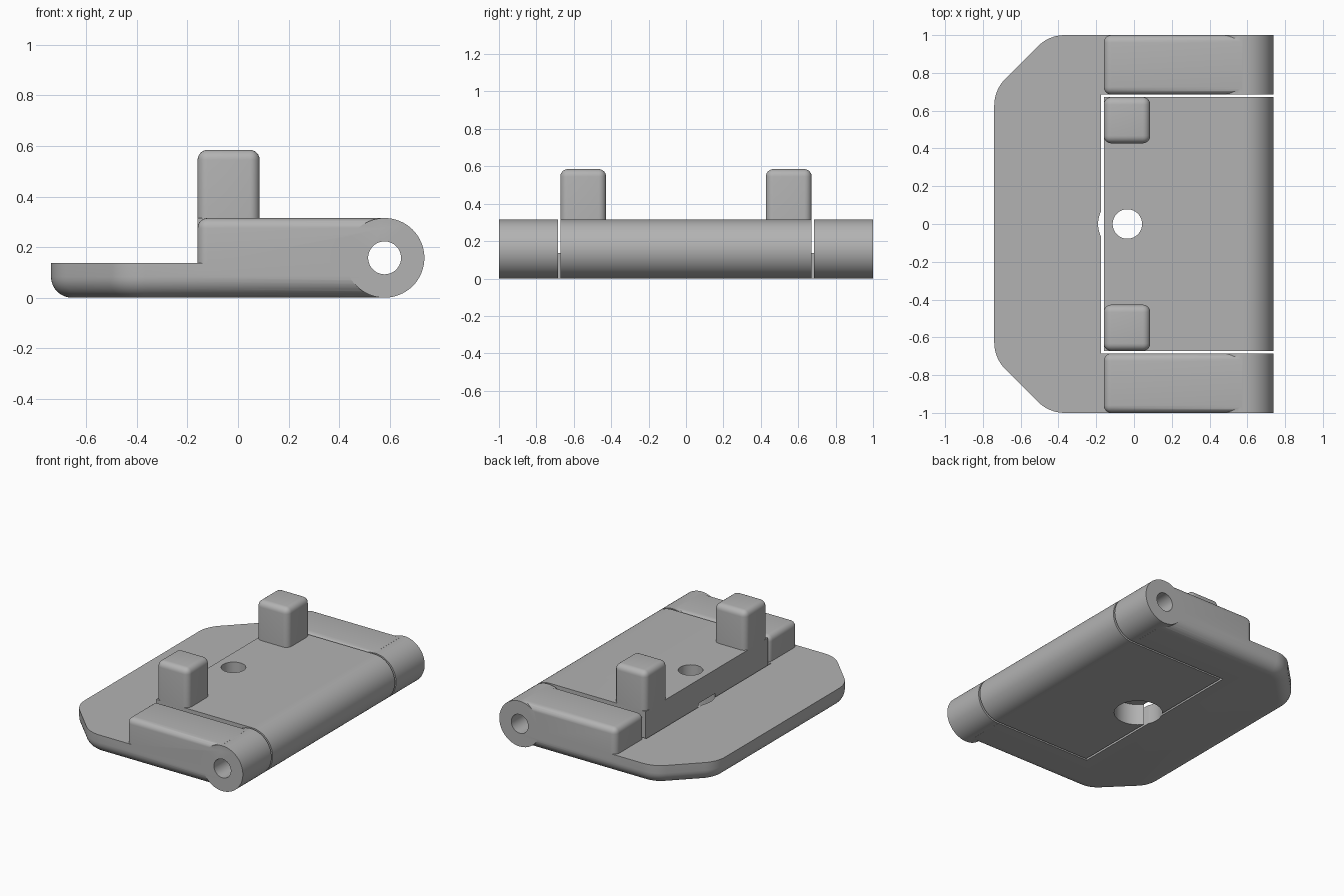
import bpy, bmesh, math
from mathutils import Matrix

if "Cube" in bpy.data.objects:
    bpy.data.objects.remove(bpy.data.objects["Cube"], do_unlink=True)

# Shared dimensions
AXIS_X, RADIUS, PIN = 0.58, 0.1575, 0.065
TOP, PLATE_TOP = 2 * RADIUS, 0.137
SLOT_X, SLOT_Y = -0.175, 0.685
LEAF_X, LEAF_Y = -0.16, 0.672
HOLE_X = -0.035

grey = bpy.data.materials.new("grey")
grey.use_nodes = True
grey.diffuse_color = (0.45, 0.45, 0.45, 1)
grey.node_tree.nodes["Principled BSDF"].inputs["Base Color"].default_value = (0.45, 0.45, 0.45, 1)


def to_object(name, bm):
    bmesh.ops.recalc_face_normals(bm, faces=bm.faces)
    mesh = bpy.data.meshes.new(name)
    bm.to_mesh(mesh)
    bm.free()
    mesh.materials.append(grey)
    obj = bpy.data.objects.new(name, mesh)
    bpy.context.collection.objects.link(obj)
    return obj


def loft(name, rings):
    """Skin a stack of equal-length rings and cap both ends."""
    bm = bmesh.new()
    loops = [[bm.verts.new(p) for p in ring] for ring in rings]
    for a, b in zip(loops, loops[1:]):
        for i in range(len(a)):
            j = (i + 1) % len(a)
            bm.faces.new((a[i], a[j], b[j], b[i]))
    bm.faces.new(loops[0])
    bm.faces.new(loops[-1])
    return to_object(name, bm)


def box(name, x, y, z, fillet=0, keep_right=False):
    """Box from ranges; fillets the top and upright edges."""
    bm = bmesh.new()
    bmesh.ops.create_cube(bm, size=1)
    for v in bm.verts:
        v.co = [r[0] if c < 0 else r[1] for c, r in zip(v.co, (x, y, z))]
    if fillet:
        def rounded(e):
            a, b = (v.co for v in e.verts)
            at_bottom = max(a.z, b.z) < z[1] - 1e-5
            at_right = min(a.x, b.x) > x[1] - 1e-5
            return not at_bottom and not (keep_right and at_right)
        bmesh.ops.bevel(bm, geom=[e for e in bm.edges if rounded(e)], offset=fillet,
                        segments=6, profile=0.5, affect='EDGES')
    return to_object(name, bm)


def cylinder(name, radius, centre, length, along_y=False):
    bm = bmesh.new()
    turn = Matrix.Rotation(math.pi / 2, 4, 'X') if along_y else Matrix()
    bmesh.ops.create_cone(bm, cap_ends=True, segments=64, radius1=radius, radius2=radius,
                          depth=length, matrix=Matrix.Translation(centre) @ turn)
    return to_object(name, bm)


def combine(obj, tool, operation):
    mod = obj.modifiers.new(operation, 'BOOLEAN')
    mod.operation, mod.solver, mod.object = operation, 'EXACT', tool
    bpy.context.view_layer.objects.active = obj
    bpy.ops.object.modifier_apply(modifier=mod.name)
    bpy.data.objects.remove(tool, do_unlink=True)


def plate_ring(inset, z):
    """Plate outline with two softened corner chamfers."""
    half = []
    for cx, cy, start in ((-0.54, 0.627, 180), (-0.367, 0.8, 135)):
        for k in range(9):
            a = math.radians(start - 45 * k / 8)
            half.append((cx + (0.2 - inset) * math.cos(a), cy + (0.2 - inset) * math.sin(a), z))
    half.append((AXIS_X - 0.01, 1 - inset, z))
    return half + [(x, -y, z) for x, y, z in reversed(half)]


# Base plate with a rounded underside edge
edge = 0.083
rings = []
for k in range(9):
    a = math.pi / 2 * k / 8
    rings.append(plate_ring(edge * (1 - math.sin(a)), edge * (1 - math.cos(a))))
rings.append(plate_ring(0, PLATE_TOP))
base = loft("base_plate", rings)

# Slot for the leaf and relief beside its screw hole
combine(base, box("slot_cutter", (SLOT_X, 1), (-SLOT_Y, SLOT_Y), (-1, 1)), 'DIFFERENCE')
combine(base, cylinder("relief_cutter", 0.155, (HOLE_X, 0, 0), 1), 'DIFFERENCE')

# Raised side arms and their hinge barrels
for side in (1, -1):
    span = sorted((side * SLOT_Y, side * 1.0))
    arm = box("arm", (LEAF_X, AXIS_X - 0.01), span, (0.1, TOP), 0.04, True)
    combine(base, arm, 'UNION')
    barrel = cylinder("barrel", RADIUS, (AXIS_X, sum(span) / 2, RADIUS), 1 - SLOT_Y, True)
    combine(base, barrel, 'UNION')

# Hinged leaf: flat block ending in a half-round barrel
profile = [(LEAF_X, TOP), (LEAF_X, 0)]
for k in range(33):
    a = math.pi * (k / 32 - 0.5)
    profile.append((AXIS_X + RADIUS * math.cos(a), RADIUS + RADIUS * math.sin(a)))
leaf = loft("hinged_leaf", [[(x, y, z) for x, z in profile] for y in (-LEAF_Y, LEAF_Y)])

# Screw hole with a counterbore underneath
combine(leaf, cylinder("screw_cutter", 0.078, (HOLE_X, 0, 0), 2), 'DIFFERENCE')
combine(leaf, cylinder("counterbore_cutter", 0.155, (HOLE_X, 0, 0), 0.3), 'DIFFERENCE')

# Pin bore through all barrels
for part in (base, leaf):
    combine(part, cylinder("pin_cutter", PIN, (AXIS_X, 0, RADIUS), 3, True), 'DIFFERENCE')

# Two upright pegs on the leaf
pegs = []
for name, side in (("left_peg", 1), ("right_peg", -1)):
    span = sorted((side * 0.427, side * LEAF_Y))
    pegs.append(box(name, (LEAF_X, 0.086), span, (TOP - 0.02, 0.585), 0.04))

# Smooth fillets, crisp edges
bpy.ops.object.select_all(action='DESELECT')
for obj in [base, leaf] + pegs:
    obj.select_set(True)
bpy.context.view_layer.objects.active = base
bpy.ops.object.shade_smooth_by_angle(angle=math.radians(30))
